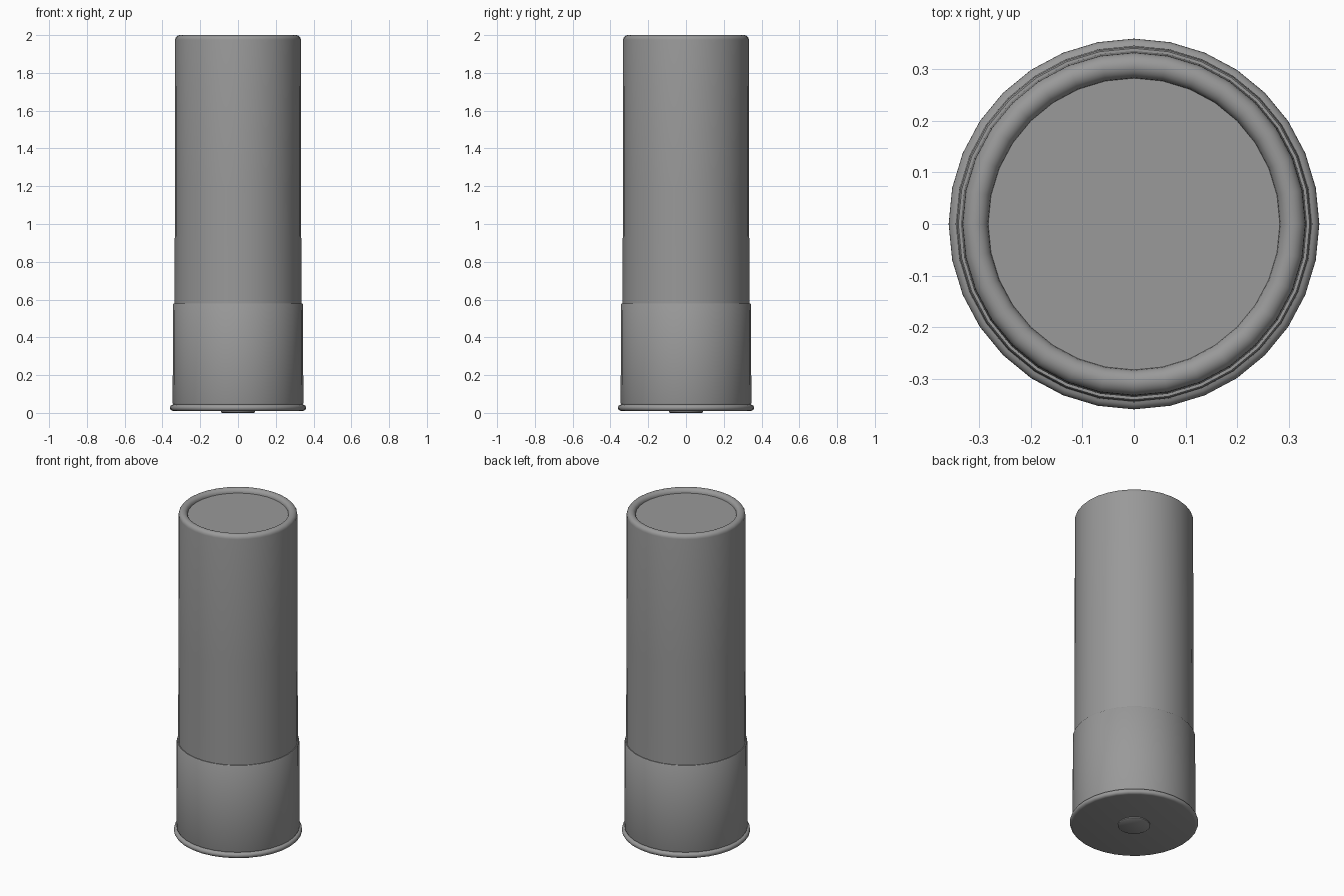
import bpy
import bmesh
from math import cos, sin, pi, radians

cube = bpy.data.objects.get("Cube")
if cube:
    bpy.data.objects.remove(cube, do_unlink=True)

SIDES = 32

grey = bpy.data.materials.new("plain grey")
grey.use_nodes = True
colour = (0.32, 0.32, 0.32, 1)
grey.diffuse_color = colour
grey.node_tree.nodes["Principled BSDF"].inputs["Base Color"].default_value = colour


def arc(r, z, size, start, end, steps=6):
    """Profile points along an arc, angles in degrees."""
    angles = [radians(start + (end - start) * i / steps) for i in range(steps + 1)]
    return [(r + size * cos(a), z + size * sin(a)) for a in angles]


def lathe(name, profile):
    """Turn a (radius, height) profile, listed bottom to top, around z."""
    bm = bmesh.new()
    rings = []
    for r, z in profile:
        rings.append([bm.verts.new((r * cos(2 * pi * i / SIDES),
                                    r * sin(2 * pi * i / SIDES), z))
                      for i in range(SIDES)])
    for low, high in zip(rings, rings[1:]):
        for i in range(SIDES):
            j = (i + 1) % SIDES
            bm.faces.new((low[i], low[j], high[j], high[i]))
    bm.faces.new(rings[0][::-1])
    bm.faces.new(rings[-1])
    bmesh.ops.recalc_face_normals(bm, faces=bm.faces)
    mesh = bpy.data.meshes.new(name)
    bm.to_mesh(mesh)
    bm.free()
    mesh.materials.append(grey)
    obj = bpy.data.objects.new(name, mesh)
    bpy.context.collection.objects.link(obj)
    bpy.ops.object.select_all(action="DESELECT")
    obj.select_set(True)
    bpy.context.view_layer.objects.active = obj
    bpy.ops.object.shade_smooth_by_angle(angle=radians(35))
    return obj


# Tapered tube with a rolled mouth around a sunken closing disc
lathe("tube", [(0.336, 0.56), (0.334, 1.2)]
      + arc(0.308, 1.975, 0.025, 0, 180, 10))

# Metal base: flat underside, rounded rim, straight wall and thin lip
lathe("metal_base", [(0.343, 0.01)]
      + arc(0.343, 0.027, 0.017, -60, 90)
      + [(0.346, 0.052), (0.344, 0.575), (0.341, 0.58), (0.33, 0.58)])

# Raised round cap in the middle of the underside
lathe("base_cap", [(0.084, 0.0), (0.09, 0.004), (0.092, 0.014)])
